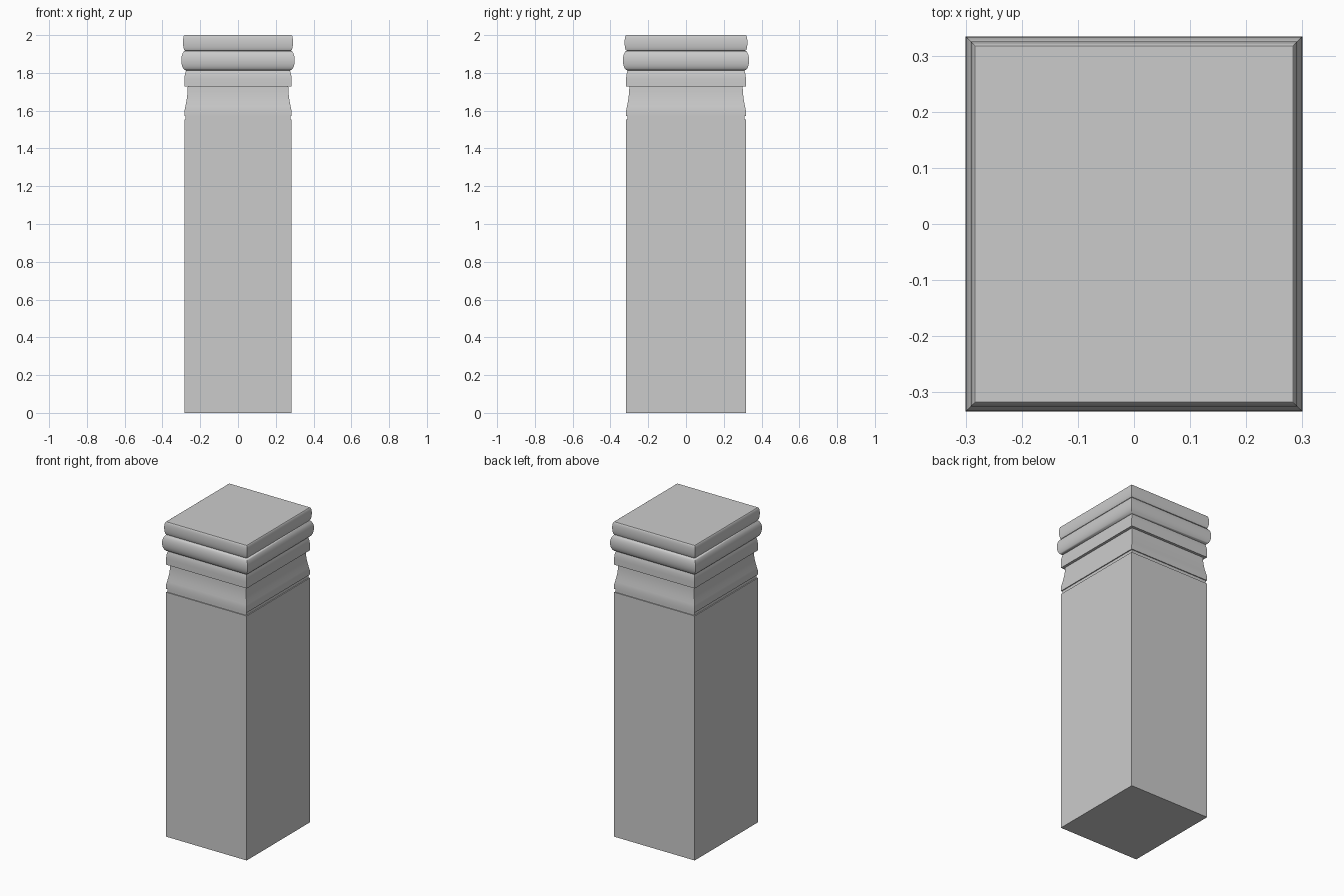
import bpy, bmesh, math

if "Cube" in bpy.data.objects:
    bpy.data.objects.remove(bpy.data.objects["Cube"])

HX, HY = 0.283, 0.317  # half width and half depth of the shaft


def arc(z0, z1, d0, d1, bulge, n=10):
    """Profile points between two heights, swelling (or hollowing) by bulge."""
    return [(d0 + (d1 - d0) * i / n + bulge * math.sin(math.pi * i / n),
             z0 + (z1 - z0) * (1 - math.cos(math.pi * i / n)) / 2) for i in range(n + 1)]


def mitred_block(name, profile):
    """Sweep an (offset, height) profile round the rectangular plan."""
    bm = bmesh.new()
    rings = []
    for d, z in profile:
        x, y = HX + d, HY + d
        rings.append([bm.verts.new((sx * x, sy * y, z))
                      for sx, sy in ((-1, -1), (1, -1), (1, 1), (-1, 1))])
    for a, b in zip(rings, rings[1:]):
        for i in range(4):
            j = (i + 1) % 4
            bm.faces.new((a[i], a[j], b[j], b[i]))
    bm.faces.new(rings[0][::-1])
    bm.faces.new(rings[-1])
    mesh = bpy.data.meshes.new(name)
    bm.to_mesh(mesh)
    bm.free()
    obj = bpy.data.objects.new(name, mesh)
    bpy.context.collection.objects.link(obj)
    bpy.context.view_layer.objects.active = obj
    obj.select_set(True)
    bpy.ops.object.shade_smooth_by_angle(angle=math.radians(35))
    obj.select_set(False)


# Plain shaft, then the moulded capital swept in one piece
shaft = [(0, 0), (0, 1.552)]
groove = [(-0.006, 1.552), (-0.006, 1.573)]
band = [(0, 1.573), (0, 1.60)]
cove = [(-0.004, 1.62), (-0.009, 1.645), (-0.013, 1.67), (-0.016, 1.70), (-0.017, 1.727)]
fillet = [(0, 1.727), (0, 1.765), (-0.001, 1.785), (-0.004, 1.80), (-0.008, 1.813)]
torus = arc(1.813, 1.917, -0.007, -0.004, 0.0225)
top_roll = arc(1.917, 2.0, -0.003, 0, 0.0095)
mitred_block("pillar", shaft + groove + band + cove + fillet + torus[1:] + top_roll[1:])
